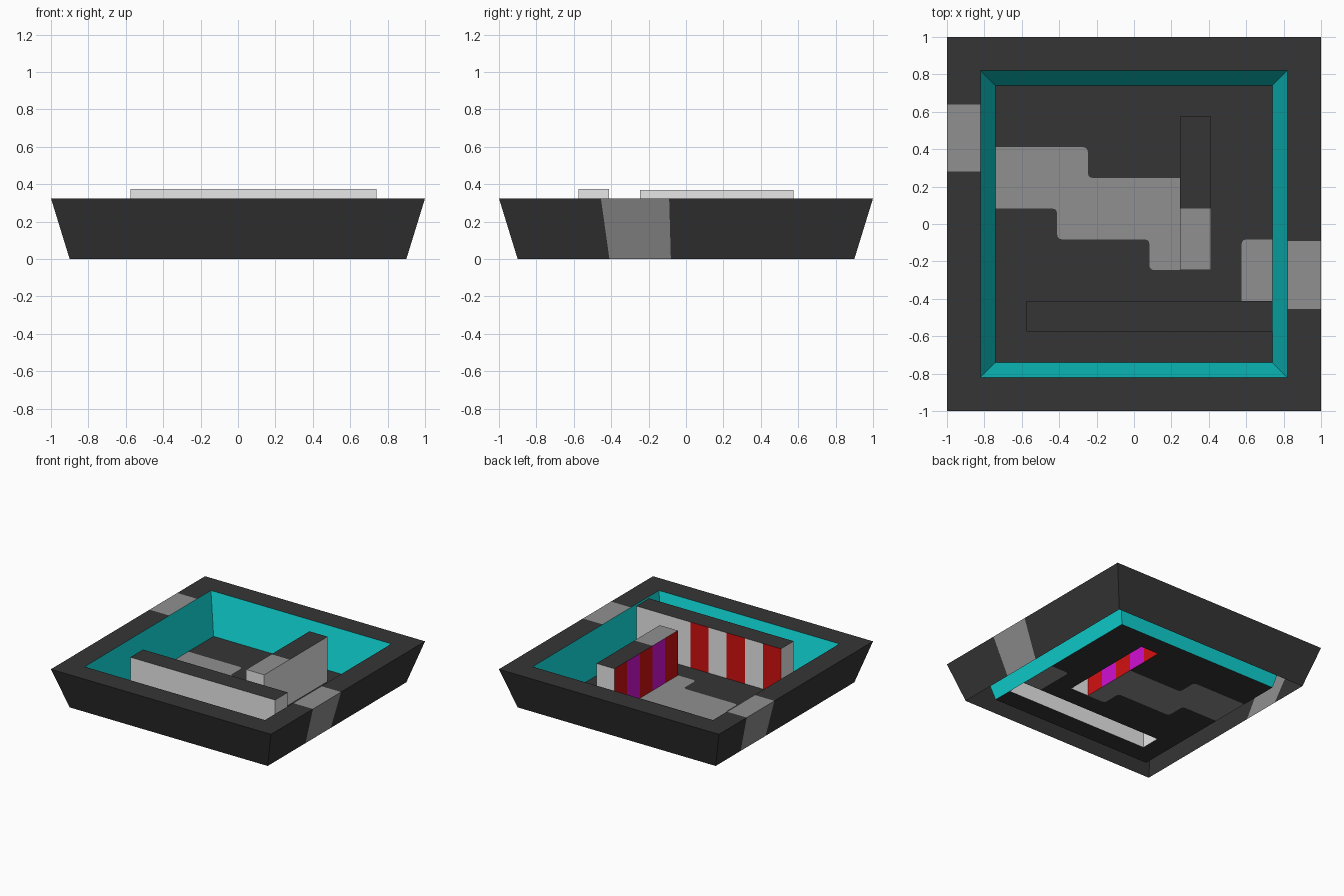
import bpy, bmesh, math

if "Cube" in bpy.data.objects:
    bpy.data.objects.remove(bpy.data.objects["Cube"])

# Colours (linear)
COLOURS = {
    "dark_grey": (0.036, 0.036, 0.036),
    "path_grey": (0.28, 0.28, 0.28),
    "teal": (0.005, 0.64, 0.64),
    "light_grey": (0.8, 0.8, 0.8),
    "red": (0.64, 0.005, 0.005),
    "magenta": (0.64, 0.005, 0.64),
}
MATS = []
for name, c in COLOURS.items():
    m = bpy.data.materials.new(name)
    m.diffuse_color = (*c, 1)
    m.use_nodes = True
    m.node_tree.nodes["Principled BSDF"].inputs["Base Color"].default_value = m.diffuse_color
    MATS.append(m)
DARK, PATH, TEAL, LIGHT, RED, MAGENTA = range(6)

INNER, RIM, OUTER, BASE = 0.74, 0.82, 1.0, 0.9   # half widths
H = 0.325                                        # rim height
CELL = 2 * INNER / 9                             # floor grid cell


def edge(i):
    return -INNER + CELL * i


def face(bm, pts, mat):
    f = bm.faces.new([bm.verts.new(p) for p in pts])
    f.material_index = mat


def finish(bm, name):
    bmesh.ops.remove_doubles(bm, verts=bm.verts, dist=1e-5)
    me = bpy.data.meshes.new(name)
    bm.to_mesh(me)
    bm.free()
    for m in MATS:
        me.materials.append(m)
    ob = bpy.data.objects.new(name, me)
    bpy.context.collection.objects.link(ob)


# Tray: sloped outer walls, flat rim, teal inner walls, open underneath
bm = bmesh.new()
GATES = {0: (-0.455, -0.09), 2: (-0.64, -0.28)}  # grey gate strips, right and left
for side in range(4):
    a = side * math.pi / 2
    ca, sa = round(math.cos(a)), round(math.sin(a))

    def strip(low, high, mat):
        (r0, z0, t0, t1), (r1, z1, u0, u1) = low, high
        pts = [(r0, t0, z0), (r0, t1, z0), (r1, u1, z1), (r1, u0, z1)]
        face(bm, [(x * ca - y * sa, x * sa + y * ca, z) for x, y, z in pts], mat)

    cuts = GATES.get(side, ())
    ts = [-1, *cuts, 1]
    for i in range(len(ts) - 1):
        mat = PATH if i == 1 else DARK
        p, q = ts[i], ts[i + 1]
        strip((BASE, 0, p * BASE, q * BASE), (OUTER, H, p, q), mat)
        strip((OUTER, H, p, q), (RIM, H, max(p, -RIM), min(q, RIM)), mat)
    strip((RIM, H, -RIM, RIM), (INNER, 0, -INNER, INNER), TEAL)
finish(bm, "tray")

# Floor: grid cells with a stepped path, rounded at its corners, holes under barriers
PATH_ROWS = {0: (5, 6), 1: (5, 6), 2: (4, 6), 3: (4, 5), 4: (4, 5), 5: (3, 5), 8: (2, 3)}


def kind(c, r):
    if not (0 <= c < 9 and 0 <= r < 9):
        return None
    if (r == 1 and c >= 1) or (c == 6 and 3 <= r <= 7):
        return None
    lo, hi = PATH_ROWS.get(c, (9, -1))
    return PATH if lo <= r <= hi else DARK


bm = bmesh.new()
RAD = 0.025
for c in range(9):
    for r in range(9):
        k = kind(c, r)
        if k is None:
            continue
        outline = []
        for n, (sx, sy) in enumerate([(-1, -1), (1, -1), (1, 1), (-1, 1)]):
            x, y = edge(c + (sx > 0)), edge(r + (sy > 0))
            other = PATH + DARK - k
            if kind(c + sx, r) == other and kind(c, r + sy) == other:
                cx, cy = x - sx * RAD, y - sy * RAD
                arc = []
                for s in range(4):
                    t = math.pi + n * math.pi / 2 + s * math.pi / 6
                    arc.append((cx + RAD * math.cos(t), cy + RAD * math.sin(t), 0))
                outline += arc
                face(bm, [(x, y, 0)] + arc[::-1], other)
            else:
                outline.append((x, y, 0))
        face(bm, outline, k)
finish(bm, "floor")


# Barriers: open-bottomed boxes split into grid cells, coloured by rule
def barrier(name, c0, c1, r0, r1, h, top, back=None, left=None):
    bm = bmesh.new()
    for c in range(c0, c1):
        for r in range(r0, r1):
            x0, x1, y0, y1 = edge(c), edge(c + 1), edge(r), edge(r + 1)
            face(bm, [(x0, y0, h), (x1, y0, h), (x1, y1, h), (x0, y1, h)], top(r))
            walls = [
                (r == r0, (x0, y0), (x1, y0), LIGHT),
                (c == c1 - 1, (x1, y0), (x1, y1), LIGHT),
                (r == r1 - 1, (x1, y1), (x0, y1), back(c) if back else LIGHT),
                (c == c0, (x0, y1), (x0, y0), left(r) if left else LIGHT),
            ]
            for on, p, q, mat in walls:
                if on:
                    face(bm, [(*p, 0), (*q, 0), (*q, h), (*p, h)], mat)
    finish(bm, name)


barrier("long_barrier", 1, 9, 1, 2, 0.375, lambda r: DARK,
        back=lambda c: RED if c in (1, 3, 5) else LIGHT)
barrier("short_barrier", 6, 7, 3, 8, 0.368, lambda r: PATH if r < 5 else DARK,
        left=lambda r: RED if r % 2 else MAGENTA)
